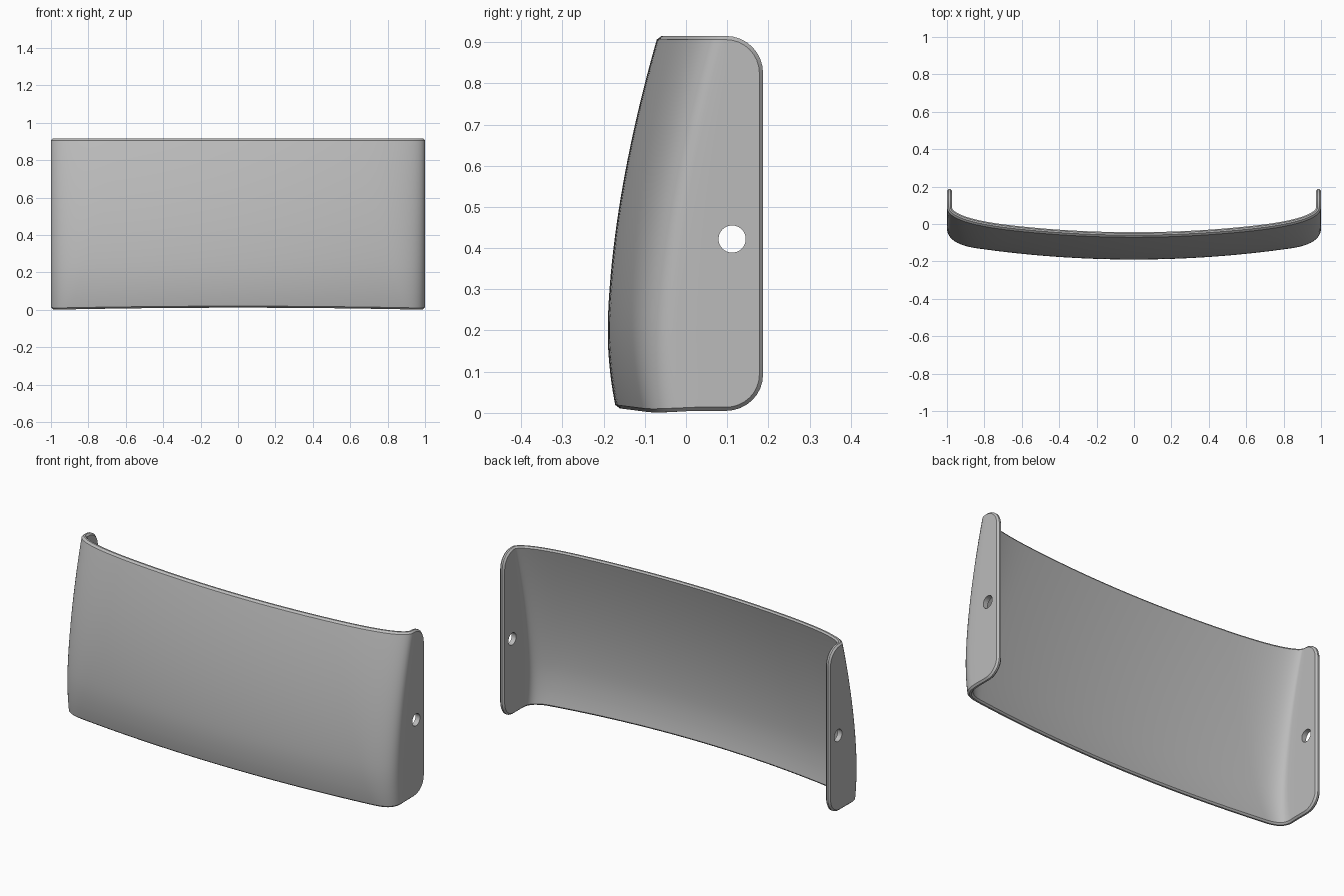
import bpy
import bmesh
import math

cube = bpy.data.objects.get("Cube")
if cube:
    bpy.data.objects.remove(cube)

HEIGHT, BACK, LOW = 0.915, 0.187, 0.0
CORNER, THICK, EDGE, SAG = 0.09, 0.027, 0.009, 0.085
FRONT_N, FILLET_N, SIDE_N, CORNER_N, ROW_N = 18, 12, 4, 8, 24


def bulge(z):
    """Depth of the front face on the centre line."""
    d = z - 0.2
    return -0.19 + (0.215 * d ** 1.7 if d > 0 else 0.5 * d * d)


def rows(inset):
    """Heights and rear limits of the rows of a round-cornered panel."""
    r = CORNER - inset
    arc = []
    for i in range(CORNER_N + 1):
        a = math.pi / 2 * i / CORNER_N
        arc.append((inset + r * (1 - math.cos(a)), BACK - inset - r + r * math.sin(a)))
    low = [(LOW + h, y) for h, y in arc]
    high = [(HEIGHT - h, y) for h, y in reversed(arc)]
    span = high[0][0] - low[-1][0]
    mid = [(low[-1][0] + span * i / ROW_N, BACK - inset) for i in range(1, ROW_N)]
    return low + mid + high


def section(t, z, back, depth):
    """Point at t (0..3: front, fillet, flange), pushed inwards by depth."""
    f = z / HEIGHT
    rx, ry = 0.11 + 0.25 * f, 0.085
    yc, x0 = bulge(z), 1 - rx
    y0, slope = yc + SAG * x0 * x0, 2 * SAG * x0
    y1 = y0 + slope * rx
    y2 = y1 + ry
    if t <= 1:
        x = x0 * t
        y, tx, ty = yc + SAG * x * x, 1, 2 * SAG * x
    elif t <= 2:
        k = t - 1
        x = x0 * (1 - k) ** 2 + 2 * k * (1 - k) + k * k
        y = y0 * (1 - k) ** 2 + 2 * y1 * k * (1 - k) + y2 * k * k
        tx, ty = (1 - k) * rx, (1 - k) * (y1 - y0) + k * ry
    else:
        x, y, tx, ty = 1, y2 + (back - y2) * (t - 2), 0, 1
    n = math.hypot(tx, ty)
    # the lower rim sags slightly towards its corners
    lift = max(0, 1 - z / 0.2) * (0.011 * (1 - x * x) + 0.05 * min(0.1, max(0, y + 0.08)))
    return x - ty / n * depth, y + tx / n * depth, z + lift


half = ([i / FRONT_N for i in range(FRONT_N)]
        + [1 + i / FILLET_N for i in range(FILLET_N)]
        + [2 + i / SIDE_N for i in range(SIDE_N + 1)])
params = [-t for t in reversed(half[1:])] + half
cols, row_count = len(params), len(rows(0))

# Perimeter of the grid, in order
rim = ([(0, c) for c in range(cols)]
       + [(r, cols - 1) for r in range(1, row_count)]
       + [(row_count - 1, c) for c in range(cols - 2, -1, -1)]
       + [(r, 0) for r in range(row_count - 2, 0, -1)])

bm = bmesh.new()


def layer(inset, depth, only_rim):
    verts, levels = {}, rows(inset)
    cells = rim if only_rim else [(r, c) for r in range(row_count) for c in range(cols)]
    for r, c in cells:
        z, back = levels[r]
        x, y, h = section(abs(params[c]), z, back, depth)
        verts[r, c] = bm.verts.new((x if params[c] >= 0 else -x, y, h))
    return verts


# Outer skin, chamfered rim, inner skin
layers = [layer(EDGE, 0, False), layer(0, EDGE, True),
          layer(0, THICK - EDGE, True), layer(EDGE, THICK, False)]
for skin in (layers[0], layers[-1]):
    for r in range(row_count - 1):
        for c in range(cols - 1):
            bm.faces.new([skin[r, c], skin[r, c + 1], skin[r + 1, c + 1], skin[r + 1, c]])
for a, b in zip(layers, layers[1:]):
    for p, q in zip(rim, rim[1:] + rim[:1]):
        bm.faces.new([a[p], a[q], b[q], b[p]])
bmesh.ops.recalc_face_normals(bm, faces=bm.faces)
mesh = bpy.data.meshes.new("curved_panel")
bm.to_mesh(mesh)
bm.free()
panel = bpy.data.objects.new("curved_panel", mesh)
bpy.context.collection.objects.link(panel)

grey = bpy.data.materials.new("plain_grey")
grey.use_nodes = True
colour = (0.5, 0.5, 0.5, 1)
grey.diffuse_color = colour
grey.node_tree.nodes["Principled BSDF"].inputs["Base Color"].default_value = colour
mesh.materials.append(grey)

# Mounting holes through both side flanges
bpy.ops.mesh.primitive_cylinder_add(vertices=40, radius=0.033, depth=2.4,
                                    location=(0, 0.112, 0.422),
                                    rotation=(0, math.pi / 2, 0))
cutter = bpy.context.object
cutter.name = "hole_cutter"
cutter.hide_render = True
cutter.data.materials.append(grey)
cut = panel.modifiers.new("mounting_holes", 'BOOLEAN')
cut.object = cutter
cut.operation = 'DIFFERENCE'
cut.solver = 'EXACT'

bpy.ops.object.select_all(action='DESELECT')
panel.select_set(True)
bpy.context.view_layer.objects.active = panel
bpy.ops.object.modifier_apply(modifier=cut.name)
bpy.data.objects.remove(cutter)
bpy.ops.object.shade_smooth_by_angle(angle=math.radians(30))
